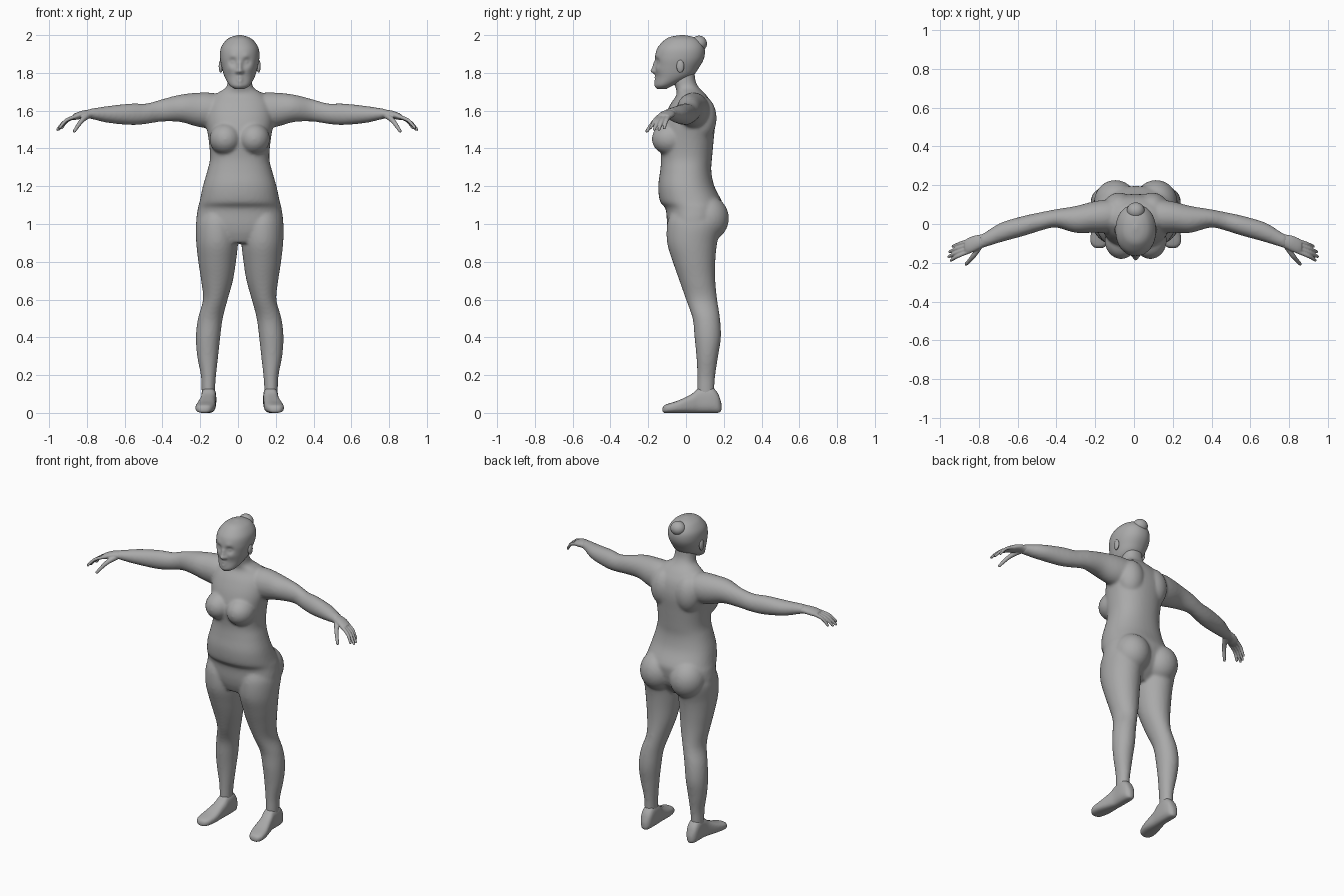
import bpy, bmesh
from math import cos, sin, pi, exp, copysign
from mathutils import Vector, Matrix

if "Cube" in bpy.data.objects:
    bpy.data.objects.remove(bpy.data.objects["Cube"])

MID = 0.009       # centre of the trunk, a little off the arm-span centre
ARM_MID = -0.004

grey = bpy.data.materials.new("plain_grey")
grey.use_nodes = True
colour = (0.4, 0.4, 0.4, 1)
grey.diffuse_color = colour
grey.node_tree.nodes["Principled BSDF"].inputs["Base Color"].default_value = colour


def spline(rows, steps):
    """Smoothly interpolate rows of numbers."""
    pts = [Vector(r) for r in rows]
    out = []
    for i in range(len(pts) - 1):
        p0, p1, p2, p3 = pts[max(i - 1, 0)], pts[i], pts[i + 1], pts[min(i + 2, len(pts) - 1)]
        for s in range(steps):
            t = s / steps
            out.append(p1 + (p2 - p0) * (t / 2) + (p0 * 2 - p1 * 5 + p2 * 4 - p3) * (t * t / 2)
                       + (p1 * 3 - p0 - p2 * 3 + p3) * (t ** 3 / 2))
    return out + [pts[-1]]


def loft(bm, rows, axis, side=1, mid=0.0, power=2.0, segs=40, steps=4):
    """Skin rounded sections; each row is position, low and high of the other two axes."""
    def round_power(c):
        return copysign(abs(c) ** (2 / power), c)
    a, b = [i for i in range(3) if i != axis]
    rings = []
    for t, a0, a1, b0, b1 in spline(rows, steps):
        ring = []
        for k in range(segs):
            ang = 2 * pi * k / segs
            p = [0, 0, 0]
            p[axis] = t
            p[a] = (a0 + a1) / 2 + (a1 - a0) / 2 * round_power(cos(ang))
            p[b] = (b0 + b1) / 2 + (b1 - b0) / 2 * round_power(sin(ang))
            ring.append(bm.verts.new((p[0] * side + mid, p[1], p[2])))
        rings.append(ring)
    for r, q in zip(rings, rings[1:]):
        for k in range(segs):
            n = (k + 1) % segs
            bm.faces.new((r[k], r[n], q[n], q[k]))
    bm.faces.new(rings[0])
    bm.faces.new(rings[-1])


def blob(bm, centre, radii):
    m = Matrix.Translation(centre) @ Matrix.Diagonal((*radii, 1))
    bmesh.ops.create_uvsphere(bm, u_segments=32, v_segments=20, radius=1, matrix=m)


def finger(bm, points, r0, r1, side):
    """A tapering round chain along a bent path."""
    path = spline(points, 8)
    for i, p in enumerate(path):
        r = r0 + (r1 - r0) * i / (len(path) - 1)
        m = Matrix.Translation((p.x * side + ARM_MID, p.y, p.z))
        bmesh.ops.create_icosphere(bm, subdivisions=2, radius=r, matrix=m)


def finish(bm, name, voxel=0, smooth=0):
    bmesh.ops.recalc_face_normals(bm, faces=bm.faces)
    mesh = bpy.data.meshes.new(name)
    bm.to_mesh(mesh)
    bm.free()
    mesh.materials.append(grey)
    for f in mesh.polygons:
        f.use_smooth = True
    ob = bpy.data.objects.new(name, mesh)
    bpy.context.collection.objects.link(ob)
    if voxel:
        mod = ob.modifiers.new("Fuse", 'REMESH')
        mod.mode = 'VOXEL'
        mod.voxel_size = voxel
        mod.use_smooth_shade = True
    if smooth:
        mod = ob.modifiers.new("Soften", 'SMOOTH')
        mod.factor = 0.5
        mod.iterations = smooth
    return ob


# Body: trunk with neck; rows are height, half width, front, back
trunk = [
    (.90, .12, -.07, .10), (.95, .20, -.09, .15), (1.0, .23, -.10, .18),
    (1.08, .222, -.108, .195), (1.12, .212, -.138, .19), (1.2, .195, -.147, .15),
    (1.28, .172, -.137, .134), (1.35, .157, -.132, .138), (1.45, .165, -.14, .147),
    (1.55, .18, -.12, .155), (1.63, .17, -.085, .14), (1.685, .13, -.05, .105),
    (1.72, .075, -.055, .07), (1.76, .063, -.068, .05), (1.82, .06, -.07, .045)]
body = bmesh.new()
loft(body, [(z, -w, w, f, b) for z, w, f, b in trunk], 2, mid=MID, power=2.25)

# Legs: height, inner, outer, front, back
leg = [
    (.06, .132, .2, .06, .15), (.13, .13, .202, .06, .15), (.2, .125, .206, .06, .155),
    (.3, .114, .225, .055, .17), (.4, .103, .232, .045, .185), (.5, .09, .221, .035, .18),
    (.6, .064, .194, .0, .165), (.7, .036, .204, -.035, .155), (.8, .02, .219, -.07, .155),
    (.9, .009, .23, -.1, .165), (1.0, .01, .232, -.1, .19), (1.06, .03, .21, -.08, .17)]
# Arms: reach, front, back, bottom, top
arm = [
    (.06, -.03, .12, 1.54, 1.68), (.14, -.045, .125, 1.51, 1.695), (.21, -.045, .115, 1.515, 1.695),
    (.3, -.045, .092, 1.54, 1.685), (.4, -.018, .076, 1.542, 1.66), (.48, -.035, .06, 1.53, 1.638),
    (.56, -.06, .043, 1.524, 1.638), (.68, -.093, .008, 1.535, 1.625),
    (.76, -.118, -.04, 1.553, 1.613), (.79, -.125, -.055, 1.56, 1.608)]
for s in (-1, 1):
    loft(body, leg, 2, s, MID)
    loft(body, arm, 0, s, ARM_MID)
    blob(body, (s * .075 + MID, -.085, 1.45), (.085, .096, .085))     # bust
    blob(body, (s * .105 + MID, .115, 1.03), (.11, .112, .12))        # buttock
    blob(body, (s * .085 + MID, .08, 1.56), (.085, .082, .12))        # shoulder blade
finish(body, "body", 0.009, 6)

# Head: height, half width, front, back
skull = [
    (1.715, .025, -.148, -.1), (1.735, .054, -.16, -.06), (1.78, .08, -.158, .03),
    (1.83, .095, -.162, .07), (1.88, .104, -.164, .096), (1.93, .1, -.152, .098),
    (1.97, .075, -.118, .075), (1.99, .045, -.085, .04), (2.0, .008, -.03, -.01)]
head = bmesh.new()
loft(head, [(z, -w, w, f, b) for z, w, f, b in skull], 2, power=2.15, segs=96, steps=8)
# Facial relief: side offset, height, size, push along y
relief = [
    (0, 1.81, .015, -.026), (0, 1.832, .012, -.012), (0, 1.85, .012, -.008),
    (.015, 1.806, .009, -.007), (.038, 1.86, .02, .014), (.038, 1.858, .01, -.007),
    (.035, 1.888, .018, -.004), (0, 1.774, .016, -.007), (0, 1.758, .015, -.006),
    (0, 1.766, .007, .005), (0, 1.73, .02, -.006), (.048, 1.82, .022, -.005)]
for v in head.verts:
    if v.co.y < -.05:
        x, z = abs(v.co.x), v.co.z
        v.co.y += sum(d * exp(-((x - c) ** 2 + (z - h) ** 2) / r ** 2) for c, h, r, d in relief)
for s in (-1, 1):
    blob(head, (s * .1, -.03, 1.835), (.011, .02, .034))              # ear
bmesh.ops.translate(head, verts=head.verts, vec=(MID, 0, 0))
finish(head, "head")

# Hair bun
bun = bmesh.new()
blob(bun, (MID, .068, 1.955), (.046, .043, .042))
finish(bun, "hair_bun")

# Hands: palm rows as for the arms, then bent fingers
palm = [
    (.75, -.113, -.042, 1.557, 1.608), (.79, -.128, -.055, 1.56, 1.605),
    (.82, -.142, -.06, 1.558, 1.6), (.85, -.152, -.072, 1.552, 1.59), (.87, -.148, -.085, 1.552, 1.58)]
tips = [(.94, -.187, 1.51), (.952, -.168, 1.5), (.947, -.143, 1.5), (.93, -.115, 1.508)]
# Shoes: position, inner, outer, bottom, top
shoe = [
    (-.125, .175, .205, .006, .025), (-.115, .155, .222, 0, .04), (-.09, .14, .234, 0, .05),
    (-.04, .129, .23, 0, .066), (.03, .128, .212, 0, .1), (.07, .125, .204, 0, .132),
    (.13, .124, .204, 0, .14), (.165, .13, .198, 0, .11), (.182, .143, .185, .004, .07),
    (.188, .155, .173, .02, .045)]
for s, label in ((-1, "right"), (1, "left")):
    hand = bmesh.new()
    loft(hand, palm, 0, s, ARM_MID)
    for i, tip in enumerate(tips):
        base = Vector((.845, -.14 + i * .018, 1.572))
        knuckle = base.lerp(Vector(tip), .55) + Vector((.006, 0, .012))
        finger(hand, [base, knuckle, tip], .012, .008, s)
    finger(hand, [(.79, -.11, 1.575), (.825, -.165, 1.545), (.862, -.207, 1.492)], .018, .009, s)
    finish(hand, label + "_hand", 0.004, 3)
    foot = bmesh.new()
    loft(foot, shoe, 1, s, MID, power=2.7)
    finish(foot, label + "_shoe", 0.006, 3)
